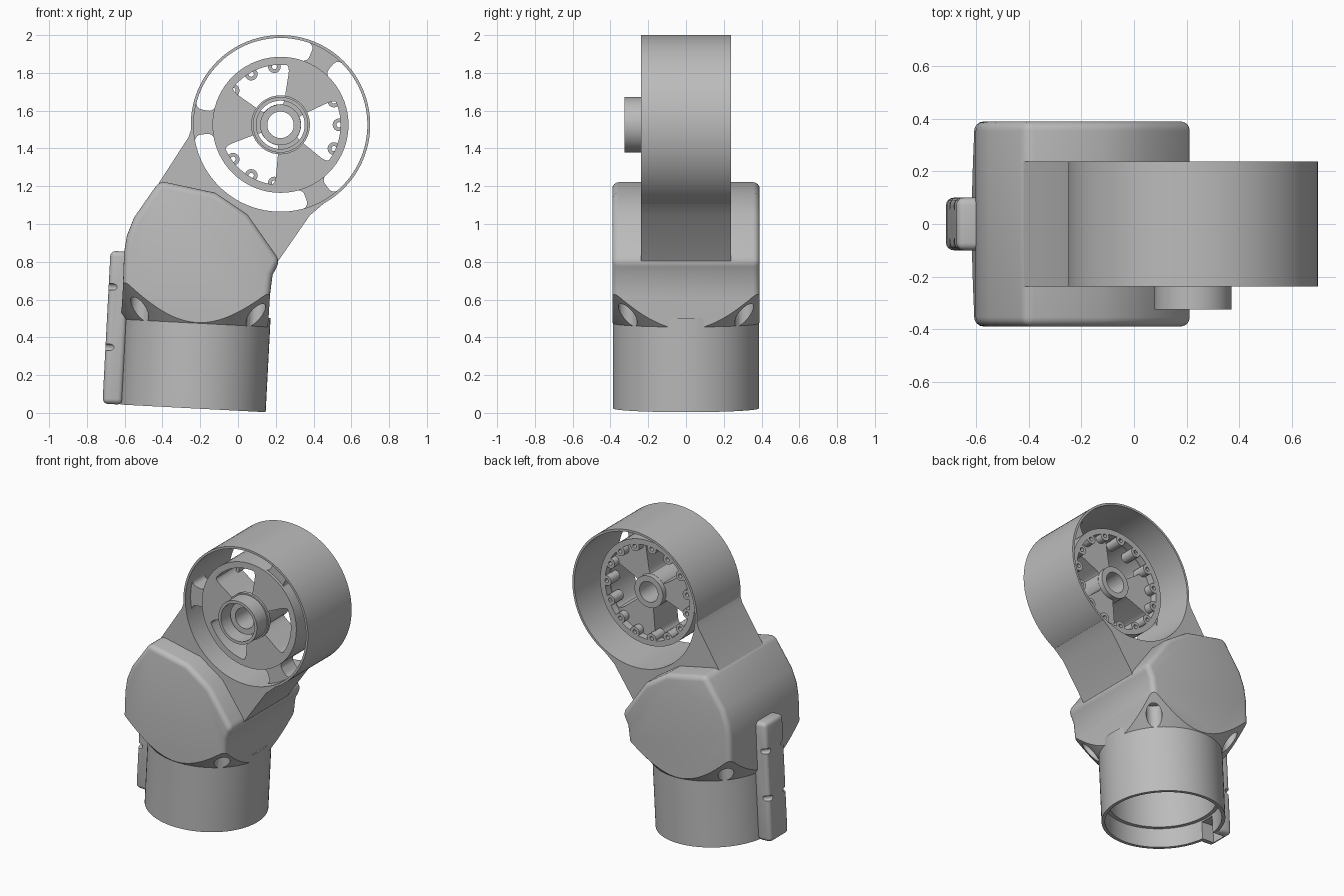
import bpy, bmesh
from math import sin, cos, radians, pi
from mathutils import Matrix

if "Cube" in bpy.data.objects:
    bpy.data.objects.remove(bpy.data.objects["Cube"])

grey = bpy.data.materials.new("plain_grey")
grey.use_nodes = True
grey.diffuse_color = (0.5, 0.5, 0.5, 1)
grey.node_tree.nodes["Principled BSDF"].inputs["Base Color"].default_value = (0.5, 0.5, 0.5, 1)

# Frames: FRONT extrudes towards the viewer at -y, HUB is the wheel centre, SLEEVE is the tilted lower tube
FRONT = Matrix.Rotation(pi / 2, 4, "X")
HUB = Matrix.Translation((0.225, 0, 1.525)) @ FRONT
SLEEVE = Matrix.Translation((-0.24, 0, 0.024)) @ Matrix.Rotation(radians(3), 4, "Y")


def finish(name, bm, frame):
    bmesh.ops.recalc_face_normals(bm, faces=bm.faces[:])
    bm.transform(frame)
    mesh = bpy.data.meshes.new(name)
    bm.to_mesh(mesh)
    bm.free()
    mesh.materials.append(grey)
    ob = bpy.data.objects.new(name, mesh)
    bpy.context.collection.objects.link(ob)
    return ob


def prism(name, pts, h0, h1, frame, corner=0.0):
    bm = bmesh.new()
    face = bm.faces.new([bm.verts.new((x, y, h0)) for x, y in pts])
    top = bmesh.ops.extrude_face_region(bm, geom=[face])["geom"]
    for v in top:
        if isinstance(v, bmesh.types.BMVert):
            v.co.z = h1
    if corner:
        bmesh.ops.recalc_face_normals(bm, faces=bm.faces[:])
        edges = [e for e in bm.edges if abs(e.verts[0].co.z - e.verts[1].co.z) > 1e-5
                 and e.calc_face_angle() > 0.6]
        bmesh.ops.bevel(bm, geom=edges, offset=corner, segments=5, profile=0.5, affect="EDGES")
    return finish(name, bm, frame)


def revolve(name, profile, frame, steps=72):
    """Spin a closed (radius, height) loop about the frame's own z."""
    bm = bmesh.new()
    rings = [[bm.verts.new((r * cos(2 * pi * i / steps), r * sin(2 * pi * i / steps), h))
              for r, h in profile] for i in range(steps)]
    n = len(profile)
    for i in range(steps):
        a, b = rings[i], rings[(i + 1) % steps]
        for j in range(n):
            k = (j + 1) % n
            bm.faces.new((a[j], b[j], b[k], a[k]))
    return finish(name, bm, frame)


def ring(name, outer, inner, h0, h1, frame, steps=72):
    return revolve(name, [(outer, h0), (outer, h1), (inner, h1), (inner, h0)], frame, steps)


def circle(r, n=72):
    return [(r * cos(2 * pi * i / n), r * sin(2 * pi * i / n)) for i in range(n)]


def sector(r0, r1, mid, half, n=20):
    angles = [radians(mid - half + 2 * half * i / n) for i in range(n + 1)]
    return [(r1 * cos(a), r1 * sin(a)) for a in angles] + \
           [(r0 * cos(a), r0 * sin(a)) for a in reversed(angles)]


def box(x0, x1, y):
    return [(x0, -y), (x1, -y), (x1, y), (x0, y)]


def apply(ob, kind, **settings):
    bpy.context.view_layer.objects.active = ob
    mod = ob.modifiers.new(kind, kind)
    for key, value in settings.items():
        setattr(mod, key, value)
    bpy.ops.object.modifier_apply(modifier=mod.name)


def boolean(ob, cutter, operation="DIFFERENCE", keep=False):
    apply(ob, "BOOLEAN", object=cutter, operation=operation, solver="EXACT")
    if not keep:
        bpy.data.objects.remove(cutter)


# Wheel housing: thin outer ring, slotted web with three spokes
parts = [ring("outer_ring", 0.475, 0.46, -0.238, 0.238, HUB, 96)]
web = ring("spoke_web", 0.466, 0.34, 0.05, 0.18, HUB)
for mid in (118, 238, 358):
    boolean(web, prism("slot_cutter", sector(0.358, 0.461, mid, 51), 0, 0.3, HUB, 0.035))
parts.append(web)

# Hub: thick disc with three windows, a rear rim and screw bosses
disc = prism("hub_disc", circle(0.345), -0.05, 0.2, HUB)
for mid in (113, 233, 353):
    boolean(disc, prism("window_cutter", sector(0.109, 0.318, mid, 32), -0.2, 0.3, HUB, 0.045))
boolean(disc, prism("bore_cutter", circle(0.07), -0.2, 0.3, HUB))
parts += [disc,
          ring("hub_rim", 0.36, 0.322, -0.1, 0.2, HUB),
          ring("front_collar", 0.147, 0.128, 0.19, 0.325, HUB),
          ring("front_collar_foot", 0.156, 0.13, 0.19, 0.215, HUB),
          ring("bearing_sleeve", 0.108, 0.07, -0.085, 0.25, HUB)]
for i in range(15):
    a = radians(24 * i)
    spot = HUB @ Matrix.Translation((0.31 * cos(a), 0.31 * sin(a), 0))
    parts.append(ring("screw_boss", 0.034, 0.014, -0.1, 0.0, spot, 16))

# Neck joining the wheel housing to the body
neck = prism("neck", [(-0.235, 1.54), (-0.262, 1.46), (-0.42, 1.215), (-0.54, 1.02), (-0.56, 0.8),
                      (0.21, 0.8), (0.38, 1.045), (0.45, 1.105), (0.225, 1.5)],
             -0.238, 0.238, FRONT)
boolean(neck, prism("ring_cutter", circle(0.468, 96), -0.4, 0.4, HUB))
parts.append(neck)

# Body: rounded block whose underside flares out of the tube as a cone
body = prism("body", [(-0.625, 0.4), (-0.61, 0.65), (-0.603, 0.85), (-0.588, 0.94), (-0.55, 1.035),
                      (-0.415, 1.228), (-0.12, 1.165), (0.05, 1.05), (0.222, 0.805),
                      (0.183, 0.73), (0.17, 0.63), (0.155, 0.4)], -0.39, 0.39, FRONT)
apply(body, "BEVEL", width=0.035, segments=4, limit_method="ANGLE", angle_limit=radians(60))
bm = bmesh.new()
bmesh.ops.create_cone(bm, cap_ends=True, segments=96, radius1=0.386, radius2=1.206, depth=1.0,
                      matrix=Matrix.Translation((0, 0, 0.95)))
boolean(body, finish("flare_cutter", bm, SLEEVE), "INTERSECT")
boolean(body, prism("cavity_cutter", circle(0.34), 0, 0.74, SLEEVE))
for sx in (-1, 1):
    for sy in (-1, 1):
        spot = SLEEVE @ Matrix.Translation((0.308 * sx, 0.308 * sy, 0))
        boolean(body, prism("screw_cutter", circle(0.05, 24), 0.3, 0.6, spot))
parts.append(body)

# Open lower tube with a stepped bore
tube = revolve("lower_tube", [(0.387, 0), (0.387, 0.5), (0.34, 0.5), (0.34, 0.13),
                              (0.365, 0.13), (0.365, 0)], SLEEVE, 96)
parts.append(tube)

# Side rail with a bottom channel and small pin holes
rail = prism("side_rail", box(-0.478, -0.372, 0.1), 0, 0.81, SLEEVE)
apply(rail, "BEVEL", width=0.028, segments=4, limit_method="ANGLE", angle_limit=radians(60))
channel = prism("channel_cutter", box(-0.452, -0.3, 0.05), -0.1, 0.12, SLEEVE)
boolean(tube, channel, keep=True)
boolean(rail, channel)
for side in (-1, 1):
    for h in (0.3, 0.62):
        spot = SLEEVE @ Matrix.Translation((-0.468, 0.09 * side, h)) @ \
            Matrix.Rotation(radians(45 * side), 4, "Z") @ Matrix.Rotation(pi / 2, 4, "Y")
        boolean(rail, prism("pin_cutter", circle(0.018, 16), -0.06, 0.06, spot))
parts.append(rail)

# Smooth shading with crisp edges
bpy.ops.object.select_all(action="DESELECT")
for ob in parts:
    ob.select_set(True)
bpy.context.view_layer.objects.active = body
bpy.ops.object.shade_smooth_by_angle(angle=radians(30))
